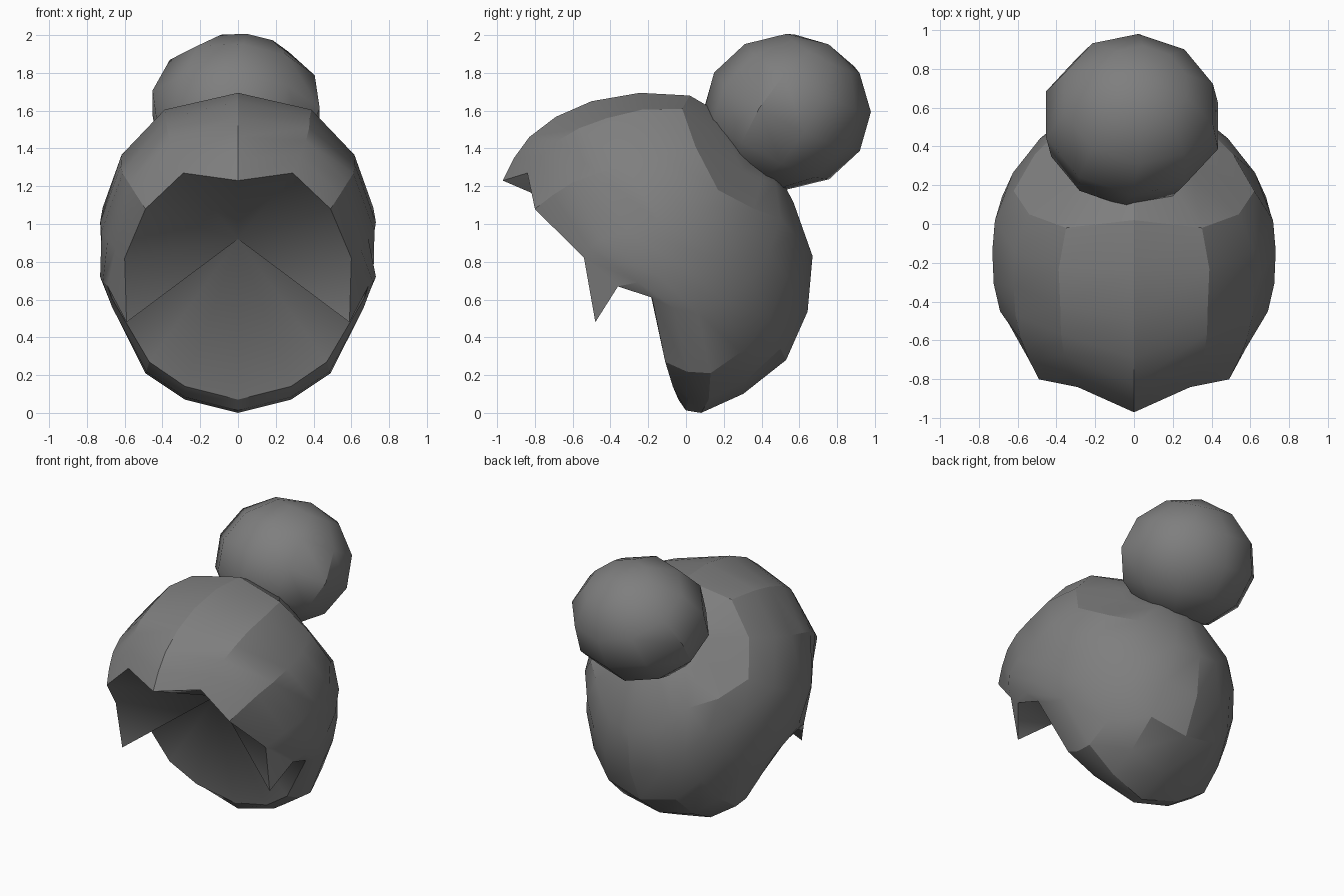
import bpy
import bmesh
from math import radians
from mathutils import Vector, Matrix

default_cube = bpy.data.objects.get("Cube")
if default_cube:
    bpy.data.objects.remove(default_cube, do_unlink=True)

# Single hair colour
hair_grey = bpy.data.materials.new("hair_grey")
hair_grey.use_nodes = True
colour = (0.21, 0.21, 0.21, 1)
hair_grey.diffuse_color = colour
shader = next(n for n in hair_grey.node_tree.nodes if n.type == "BSDF_PRINCIPLED")
shader.inputs["Base Color"].default_value = colour
shader.inputs["Roughness"].default_value = 0.8


def finish(bm, name, sharp_angle):
    """Turn a bmesh into a named, shaded object."""
    bmesh.ops.recalc_face_normals(bm, faces=bm.faces[:])
    mesh = bpy.data.meshes.new(name)
    bm.to_mesh(mesh)
    bm.free()
    mesh.materials.append(hair_grey)
    obj = bpy.data.objects.new(name, mesh)
    bpy.context.scene.collection.objects.link(obj)
    bpy.ops.object.select_all(action="DESELECT")
    obj.select_set(True)
    bpy.context.view_layer.objects.active = obj
    bpy.ops.object.shade_smooth_by_angle(angle=radians(sharp_angle))
    return obj


def refine(points):
    """Insert one curved midpoint between each pair of control points."""
    ends = [2 * points[0] - points[1], *points, 2 * points[-1] - points[-2]]
    path = []
    for before, start, stop, after in zip(ends, ends[1:], ends[2:], ends[3:]):
        path += [start, (9 * (start + stop) - before - after) / 16]
    return path + [points[-1]]


def mirrored(points):
    return [Vector((-p.x, p.y, p.z)) for p in points]


# Strands from the hairline towards the bun, in hundredths, front to nape
crown = Vector((0, 0.42, 1.4))
strand_points = [
    [(0, -97, 123), (0, -83, 146), (0, -50, 165), (0, 2, 168)],
    [(29, -84, 127), (36, -68, 144), (38, -42, 156), (35, -2, 161)],
    [(49, -80, 108), (58, -60, 122), (62, -32, 131), (54, 5, 141)],
    [(60, -54, 82), (69, -45, 92), (73, -14, 101), (62, 17, 118)],
    [(69, -36, 67), (73, -14, 72), (68, 14, 83), (51, 36, 108)],
    [(67, -18, 61), (65, 6, 53), (56, 34, 70), (37, 50, 103)],
    [(47, -11, 27), (49, 13, 21), (43, 44, 50), (28, 57, 95)],
    [(28, -7, 14), (28, 12, 7), (27, 50, 34), (17, 63, 86)],
    [(0, -4, 7), (0, 8, 0), (0, 53, 28), (0, 67, 83)],
]
half = [refine([Vector(p) / 100 for p in strand] + [crown])[:-1]
        for strand in strand_points]
strands = half + [mirrored(s) for s in half[-2:0:-1]]

# Hair cap: skin neighbouring strands and close them at the crown
bm = bmesh.new()
columns = [[bm.verts.new(p) for p in strand] for strand in strands]
crown_vert = bm.verts.new(crown)
for left, right in zip(columns, columns[1:] + columns[:1]):
    for a, b, c, d in zip(left, right, right[1:], left[1:]):
        bm.faces.new((a, b, c, d))
    bm.faces.new((left[-1], right[-1], crown_vert))

# Pointed sideburns, one hanging from each side of the hairline
rim = [column[0] for column in columns]
for side in (1, -1):
    tip = bm.verts.new((0.59 * side, -0.48, 0.48))
    upper, lower = columns[3 * side][0], columns[4 * side][0]
    bm.faces.new((upper, lower, tip))
    rim.insert(max(rim.index(upper), rim.index(lower)), tip)

# Inside of the hair, meeting at one point behind the face
inside = Vector((0, -0.25, 0.92))
centre = bm.verts.new(inside)
for a, b in zip(rim, rim[1:] + rim[:1]):
    bm.faces.new((a, b, centre))
cap = finish(bm, "hair_cap", 24)

# The hollow is rounded, creased only along the lines to the sideburn tips
for edge in cap.data.edges:
    ends = [cap.data.vertices[i].co for i in edge.vertices]
    if any((p - inside).length < 0.001 for p in ends):
        edge.use_edge_sharp = any(abs(p.z - 0.48) < 0.001 for p in ends)

# Hair bun resting on the crown
bm = bmesh.new()
bmesh.ops.create_uvsphere(bm, u_segments=10, v_segments=6, radius=1)
tilt = Matrix.Rotation(radians(-30), 4, "X") @ Matrix.Rotation(radians(8), 4, "Y")
shape = Matrix.Diagonal((0.47, 0.445, 0.415, 1))
bmesh.ops.transform(bm, matrix=Matrix.Translation((-0.01, 0.535, 1.595)) @ shape @ tilt,
                    verts=bm.verts[:])
finish(bm, "hair_bun", 36)
